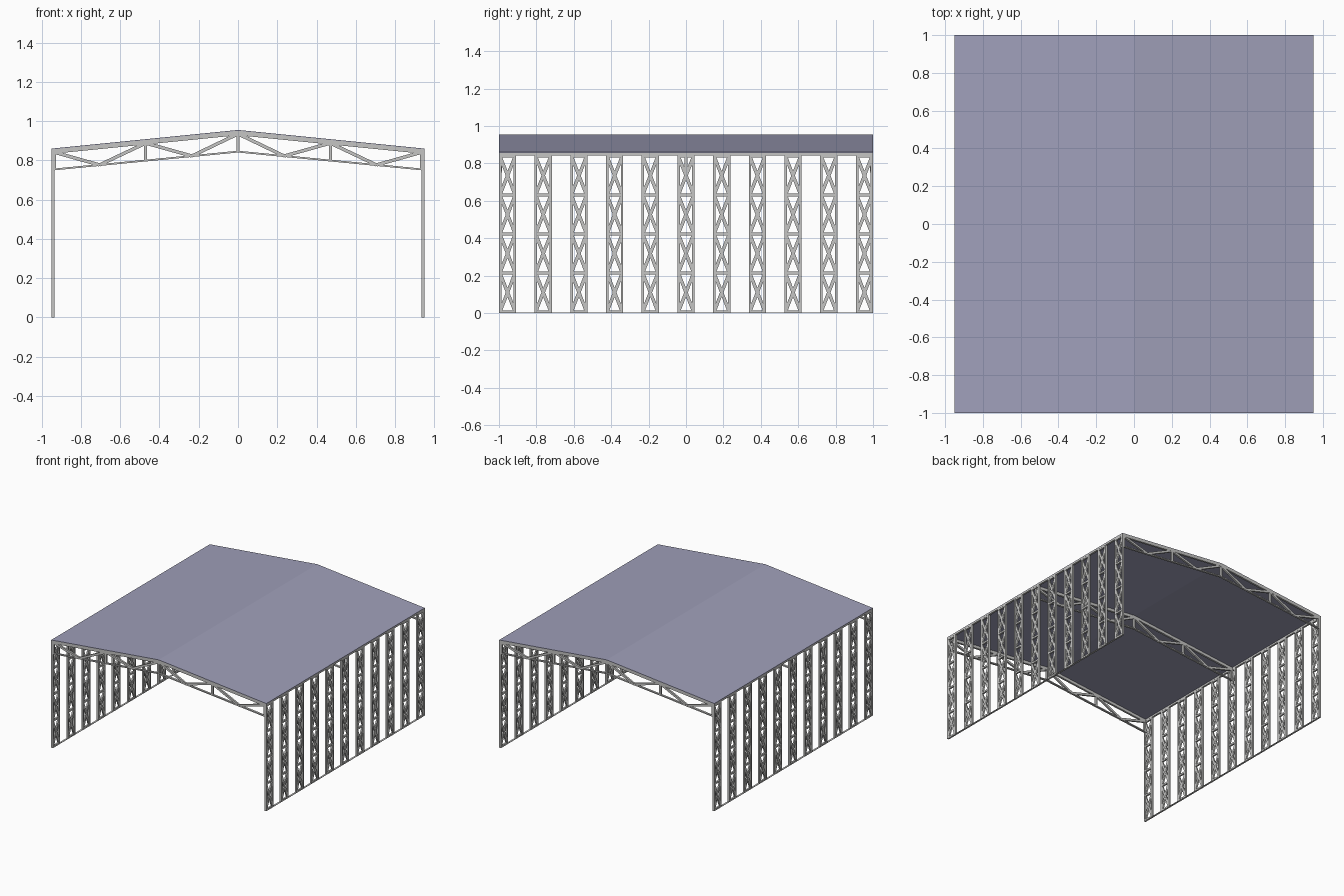
import bpy, bmesh
from mathutils import Vector

if "Cube" in bpy.data.objects:
    bpy.data.objects.remove(bpy.data.objects["Cube"])


def material(name, rgb):
    m = bpy.data.materials.new(name)
    m.diffuse_color = (*rgb, 1)
    m.use_nodes = True
    m.node_tree.nodes["Principled BSDF"].inputs["Base Color"].default_value = m.diffuse_color
    return m


steel = material("light grey steel", (0.56, 0.56, 0.55))
blue = material("grey blue sheet", (0.35, 0.35, 0.49))

HALF_W, HALF_L = 0.95, 1.0
EAVE, RIDGE = 0.86, 0.955


def slope(x, eave, ridge):
    return ridge + (eave - ridge) * abs(x) / HALF_W


def bar(bm, p, q, width, depth, axis):
    """Box from p to q; depth is measured along axis."""
    p, q, a = Vector(p), Vector(q), Vector(axis)
    s = (q - p).normalized().cross(a) * width / 2
    a = a * depth / 2
    rings = [[bm.verts.new(c + o) for o in (s + a, a - s, -s - a, s - a)] for c in (p, q)]
    r0, r1 = rings
    bm.faces.new(r0)
    bm.faces.new(r1[::-1])
    for i in range(4):
        j = (i + 1) % 4
        bm.faces.new((r0[j], r0[i], r1[i], r1[j]))


def gable(bm, eave, ridge, thick, y0, y1):
    """Pitched strip following the roof, extruded from y0 to y1."""
    top = [(-HALF_W, eave), (0, ridge), (HALF_W, eave)]
    outline = top + [(x, z - thick) for x, z in top[::-1]]
    a = [bm.verts.new((x, y0, z)) for x, z in outline]
    b = [bm.verts.new((x, y1, z)) for x, z in outline]
    for r in (a, b):                         # ends as two quads each
        bm.faces.new((r[0], r[1], r[4], r[5]))
        bm.faces.new((r[1], r[2], r[3], r[4]))
    for i in range(6):
        j = (i + 1) % 6
        bm.faces.new((a[i], a[j], b[j], b[i]))


def finish(bm, name, mat):
    bmesh.ops.recalc_face_normals(bm, faces=bm.faces)
    me = bpy.data.meshes.new(name)
    bm.to_mesh(me)
    bm.free()
    me.materials.append(mat)
    ob = bpy.data.objects.new(name, me)
    bpy.context.collection.objects.link(ob)
    return ob


# Roof sheet
bm = bmesh.new()
gable(bm, EAVE, RIDGE, 0.004, -HALF_L, HALF_L)
finish(bm, "roof_sheet", blue)

# Three roof trusses: front, middle, back
Y = (0, 1, 0)
T = 0.016
for name, y in (("front", -HALF_L + T / 2), ("middle", 0), ("back", HALF_L - T / 2)):
    bm = bmesh.new()
    gable(bm, EAVE - 0.003, RIDGE - 0.003, 0.024, y - T / 2, y + T / 2)
    gable(bm, 0.757, 0.849, 0.009, y - T / 2, y + T / 2)

    def hi(x):
        return (x, y, slope(x, 0.838, 0.933))

    def lo(x):
        return (x, y, slope(x, 0.753, 0.845))

    for x in (-0.934, -0.47, 0, 0.47, 0.934):     # uprights
        bar(bm, lo(x), hi(x), 0.015, T, Y)
    for s in (-1, 1):                             # zigzag web
        for a, b in ((0.93, 0.705), (0.475, 0.705), (0.465, 0.235), (0.005, 0.235)):
            bar(bm, hi(s * a), lo(s * b), 0.017, T * 0.9, Y)
    finish(bm, name + "_truss", steel)

# Side walls: rows of laced columns with a sill and an eave beam
X = (1, 0, 0)
D = 0.015
COL_W, POST, TOP = 0.092, 0.013, 0.845
COLUMNS, PANELS = 11, 4
for name, s in (("left", -1), ("right", 1)):
    bm = bmesh.new()
    x = s * (HALF_W - D / 2)
    bar(bm, (x, -HALF_L, 0.85), (x, HALF_L, 0.85), 0.014, D, X)
    bar(bm, (x, -HALF_L, 0.0015), (x, HALF_L, 0.0015), 0.003, D, X)
    finish(bm, name + "_eave_beam_and_sill", steel)

    bm = bmesh.new()
    for i in range(COLUMNS):
        yc = (2 * HALF_L - COL_W) * (i / (COLUMNS - 1) - 0.5)
        h = COL_W / 2 - POST / 2
        for e in (-h, h):
            bar(bm, (x, yc + e, 0), (x, yc + e, TOP), POST, D, X)
        for k in range(PANELS + 1):               # rungs
            z = 0.006 + k * (TOP - 0.012) / PANELS
            bar(bm, (x, yc - h, z), (x, yc + h, z), 0.014, D * 0.9, X)
        for k in range(PANELS):                   # crossed braces
            z0 = 0.016 + k * (TOP - 0.012) / PANELS
            z1 = z0 + (TOP - 0.012) / PANELS - 0.02
            for e in (-1, 1):
                bar(bm, (x, yc - e * 0.037, z0), (x, yc + e * 0.037, z1),
                    0.018, D * (0.75 + 0.05 * e), X)
    finish(bm, name + "_wall_columns", steel)
